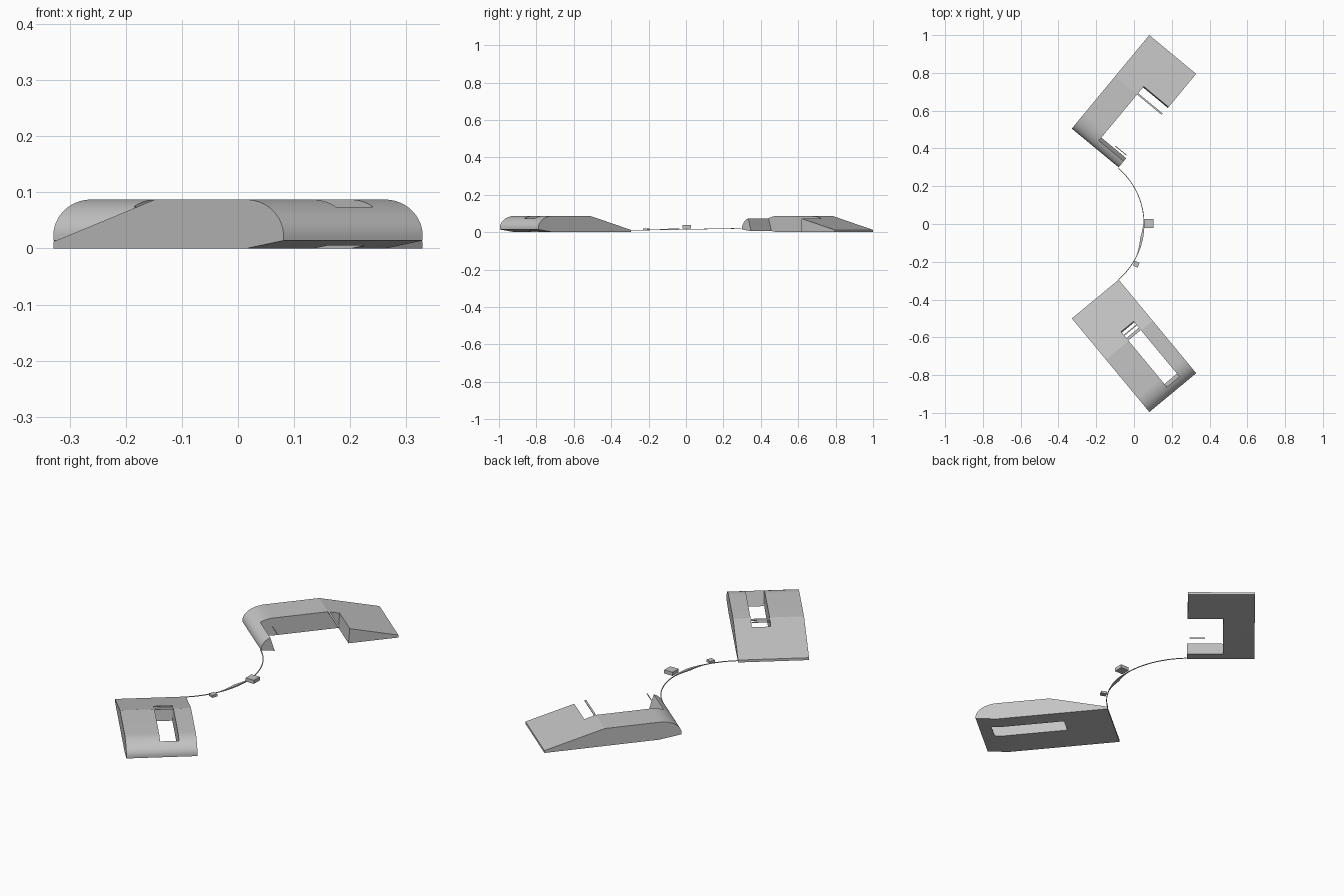
import bpy, bmesh, math
from mathutils import Matrix, Vector

cube = bpy.data.objects.get("Cube")
if cube:
    bpy.data.objects.remove(cube, do_unlink=True)

grey = bpy.data.materials.new("light_grey")
grey.use_nodes = True
COLOUR = (0.55, 0.55, 0.55, 1)
grey.diffuse_color = COLOUR
grey.node_tree.nodes["Principled BSDF"].inputs["Base Color"].default_value = COLOUR

LENGTH, HALF, TOP = 0.643, 0.161, 0.087
TILT = math.atan2(0.77, 0.638)


def make(name, bm, matrix=Matrix()):
    bmesh.ops.recalc_face_normals(bm, faces=bm.faces)
    mesh = bpy.data.meshes.new(name)
    bm.to_mesh(mesh)
    bm.free()
    mesh.materials.append(grey)
    obj = bpy.data.objects.new(name, mesh)
    obj.matrix_world = matrix
    bpy.context.collection.objects.link(obj)
    return obj


def extrude_profile(name, profile, v0, v1, matrix):
    """Extrude a (length, height) outline across the width v0..v1."""
    bm = bmesh.new()
    face = bm.faces.new([bm.verts.new((u, v0, z)) for u, z in profile])
    out = bmesh.ops.extrude_face_region(bm, geom=[face])
    moved = [g for g in out["geom"] if isinstance(g, bmesh.types.BMVert)]
    bmesh.ops.translate(bm, verts=moved, vec=(0, v1 - v0, 0))
    return make(name, bm, matrix)


def box(name, centre, size, matrix=Matrix()):
    bm = bmesh.new()
    bmesh.ops.create_cube(bm, size=1, matrix=Matrix.LocRotScale(
        Vector(centre), None, Vector(size)))
    return make(name, bm, matrix)


# Side outline: thin edge, ramp, flat top, rounded nose, undercut
outline = [(0, 0), (0, 0.012), (0.283, TOP)]
for i in range(17):
    a = math.pi / 2 * (1 - i / 16)
    outline.append((LENGTH - 0.105 + 0.105 * math.cos(a), 0.022 + 0.065 * math.sin(a)))
outline += [(LENGTH, 0.014), (0.54, 0)]


def block(name, matrix, start, v0, v1):
    """Wedge block with a slot whose nose-side wall leans outwards."""
    body = extrude_profile(name, outline, -HALF, HALF, matrix)
    slot = [(start, -0.02), (0.572, -0.02), (0.609, 0.1), (start - 0.01, 0.1)]
    cutter = extrude_profile(name + "_cutter", slot, v0, v1, matrix)
    cutter.hide_render = True
    cutter.hide_set(True)
    mod = body.modifiers.new("slot", "BOOLEAN")
    mod.operation, mod.solver, mod.object = "DIFFERENCE", "EXACT", cutter
    bpy.context.view_layer.update()
    bpy.ops.object.select_all(action="DESELECT")
    bpy.context.view_layer.objects.active = body
    body.select_set(True)
    bpy.ops.object.modifier_apply(modifier=mod.name)
    bpy.ops.object.shade_smooth_by_angle(angle=math.radians(12))
    bpy.data.objects.remove(cutter, do_unlink=True)


# Local frames: x runs from thin edge to nose, y across the width
front = Matrix.Translation((-0.205, -0.3975, 0)) @ Matrix.Rotation(-TILT, 4, "Z")
back = Matrix.Translation((0.205, 0.8975, 0)) @ Matrix.Rotation(math.pi + TILT, 4, "Z")

block("front_block", front, 0.228, -0.005, 0.081)
block("back_block", back, 0.236, -0.01, 0.3)

# Thin slats left across the slots
for i, (u, width) in enumerate(((0.245, 0.006), (0.272, 0.016))):
    box(f"front_slat_{i + 1}", (u, 0.038, 0.083), (width, 0.086, 0.003), front)
box("back_slat", (0.279, 0.074, 0.085), (0.009, 0.168, 0.003), back)
box("nose_slat", (0.567, 0.113, 0.086), (0.004, 0.076, 0.002), back)

# Curved ribbon joining the blocks, widest just in front of the middle
bm = bmesh.new()
rings = []
STEPS, RADIUS, SWEEP = 48, 0.39, 0.86
for i in range(STEPS + 1):
    t = i / STEPS
    a = SWEEP * (2 * t - 1)
    bulge = max(0, 1 - abs(a + 0.2) / 0.24)
    width, height = 0.004 + 0.011 * bulge, 0.003 + 0.004 * bulge
    z = 0.008 + 0.011 * t
    ring = []
    for r, h in ((0, 0), (width, 0), (width, height), (0, height)):
        rr = RADIUS - r
        ring.append(bm.verts.new((rr * math.cos(a) - 0.335, rr * math.sin(a), z + h)))
    rings.append(ring)
for p, q in zip(rings, rings[1:]):
    for k in range(4):
        bm.faces.new((p[k], p[(k + 1) % 4], q[(k + 1) % 4], q[k]))
bm.faces.new(rings[0])
bm.faces.new(rings[-1])
make("ribbon", bm)

# Small tabs on the ribbon
box("middle_tab", (0.079, 0.003, 0.028), (0.046, 0.046, 0.018))
box("front_tab", (0, 0, 0), (0.027, 0.027, 0.012),
    Matrix.Translation((0.012, -0.213, 0.014)) @ Matrix.Rotation(-0.4, 4, "Z"))
